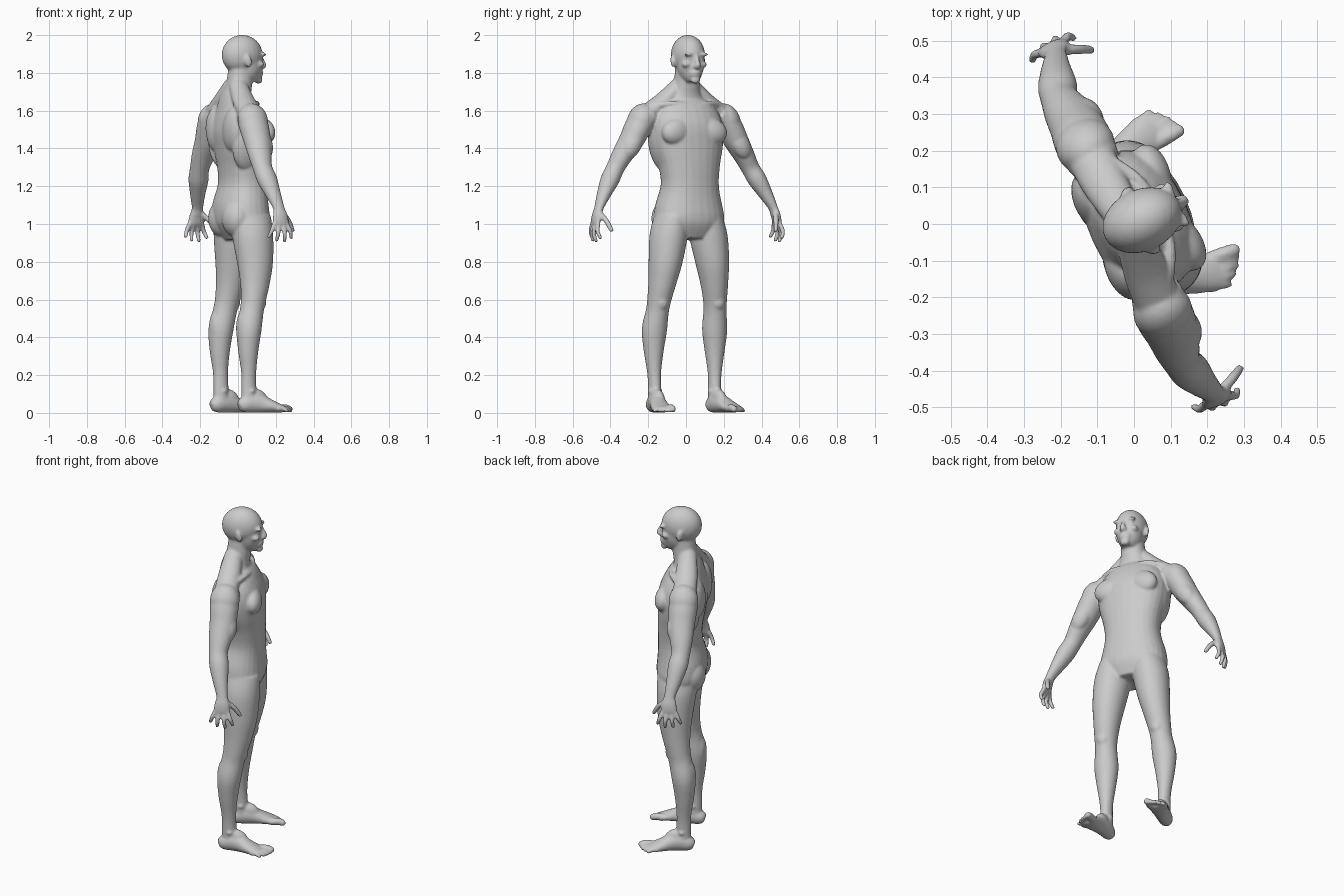
import bpy, bmesh, math
from mathutils import Vector, Matrix

# Local frame: X forward, Y to the figure's left, Z up; turned at the end
bm = bmesh.new()
FWD, UP = Vector((1, 0, 0)), Vector((0, 0, 1))


def catmull(p, i, t):
    a, b, c, d = (p[min(max(i + k, 0), len(p) - 1)] for k in (-1, 0, 1, 2))
    return [0.5 * (2 * q + (r - o) * t + (2 * o - 5 * q + 4 * r - s) * t * t
                   + (3 * q - o - 3 * r + s) * t ** 3) for o, q, r, s in zip(a, b, c, d)]


def tube(pts, ref=FWD, side=1, n=28, sub=5, power=1.0):
    """Smooth loft through (x, y, z, half width, half depth) sections."""
    pts = [(x, y * side, z, a, b) for x, y, z, a, b in pts]
    path = [catmull(pts, i, k / sub) for i in range(len(pts) - 1) for k in range(sub)]
    path.append(list(pts[-1]))
    rings = []
    for i, q in enumerate(path):
        t = (Vector(path[min(i + 1, len(path) - 1)][:3]) - Vector(path[max(i - 1, 0)][:3])).normalized()
        u = t.cross(ref).normalized()
        v = u.cross(t)
        ring = []
        for k in range(n):
            c, s = math.cos(math.tau * k / n), math.sin(math.tau * k / n)
            c, s = (math.copysign(abs(w) ** power, w) for w in (c, s))
            ring.append(bm.verts.new(Vector(q[:3]) + u * c * q[3] + v * s * q[4]))
        rings.append(ring)
    for r0, r1 in zip(rings, rings[1:]):
        for k in range(n):
            bm.faces.new((r0[k], r0[(k + 1) % n], r1[(k + 1) % n], r1[k]))
    bm.faces.new(rings[0][::-1])
    bm.faces.new(rings[-1])


def blob(pos, size, side=1, tilt=(0, 0, 0)):
    m = Matrix.Translation((pos[0], pos[1] * side, pos[2]))
    for ang, ax in zip(tilt, 'XYZ'):
        m = m @ Matrix.Rotation(math.radians(ang) * (1 if ax == 'Y' else side), 4, ax)
    m = m @ Matrix.Diagonal((*size, 1))
    bmesh.ops.create_uvsphere(bm, u_segments=24, v_segments=16, radius=1, matrix=m)


def digit(a, b, c, r):
    """Finger or toe: bent tapered tube with a rounded tip."""
    ref = UP if abs(c[0] - a[0]) > abs(c[2] - a[2]) else FWD
    tube([(*a, r, r), (*b, r, r), (*c, r * .85, r * .85)], ref, n=12)
    blob(c, (r * .87,) * 3)


# Torso and neck
tube([(.03, .006, .92, .13, .085), (.025, .008, 1.0, .188, .13), (.018, .008, 1.08, .186, .138),
      (.03, .008, 1.2, .158, .12), (.03, .006, 1.3, .166, .122), (.022, .003, 1.4, .19, .13),
      (.012, 0, 1.5, .2, .135), (0, 0, 1.58, .18, .115), (-.01, 0, 1.65, .12, .085),
      (-.002, 0, 1.70, .08, .07), (.008, 0, 1.75, .067, .067), (.02, 0, 1.85, .06, .065)], power=.9)

# Head: skull, face, jaw, chin, nose, lips
blob((.024, 0, 1.895), (.113, .085, .106))
tube([(.075, 0, 1.75, .03, .046), (.07, 0, 1.775, .05, .064), (.06, 0, 1.81, .066, .075),
      (.055, 0, 1.86, .073, .079), (.05, 0, 1.92, .074, .082)])
blob((.119, 0, 1.762), (.021, .027, .02))
tube([(.131, 0, 1.888, .01, .01), (.143, 0, 1.86, .012, .013), (.15, 0, 1.838, .017, .014),
      (.135, 0, 1.825, .012, .01)], n=14)
blob((.133, 0, 1.803), (.012, .026, .007))
blob((.131, 0, 1.79), (.012, .022, .007))
blob((.12, 0, 1.797), (.02, .035, .03))

for s in (1, -1):
    # Brow, cheekbone, nostril, ear
    blob((.121, .036, 1.898), (.017, .034, .011), s, (0, 0, -20))
    blob((.105, .047, 1.845), (.024, .024, .018), s)
    blob((.137, .013, 1.832), (.011, .009, .009), s)
    blob((.117, .034, 1.873), (.012, .014, .009), s)
    blob((.018, .087, 1.862), (.02, .011, .034), s, (0, -12, 25))
    # Trapezius, chest, shoulder blade, buttock, collar bone
    tube([(-.015, .03, 1.735, .045, .05), (-.025, .13, 1.645, .047, .062), (-.03, .23, 1.575, .05, .065)], side=s)
    blob((.092, .092, 1.49), (.058, .098, .075), s, (-12, 0, -14))
    blob((-.075, .105, 1.5), (.052, .085, .12), s, (-8, 0, 0))
    blob((-.01, .15, 1.42), (.09, .05, .14), s, (-10, 0, 0))
    blob((-.048, .085, 1.03), (.077, .088, .1), s)
    blob((.1, .048, 1.27), (.042, .05, .14), s)
    tube([(.075, .02, 1.628, .014, .014), (.06, .11, 1.638, .014, .014), (.0, .2, 1.62, .02, .02)], UP, s)

    # Arm
    tube([(-.025, .195, 1.585, .06, .07), (-.03, .255, 1.53, .07, .08), (-.03, .307, 1.44, .064, .074),
          (-.037, .358, 1.36, .054, .063), (-.04, .395, 1.295, .048, .052), (-.03, .43, 1.235, .049, .054),
          (-.015, .472, 1.16, .037, .042), (0, .507, 1.09, .024, .032), (.002, .52, 1.05, .022, .035)], side=s)
    blob((-.03, .25, 1.55), (.082, .07, .092), s, (25, 0, 0))
    blob((.005, .315, 1.42), (.045, .05, .085), s, (30, 0, 0))

    # Hand: palm, fingers, thumb
    tube([(.002, .51, 1.085, .021, .03), (.003, .523, 1.045, .021, .042), (.002, .531, 1.005, .017, .046),
          (.002, .532, .99, .012, .044)], side=s)
    for b0, b1, z1, bend in ((.036, .064, .918, .0), (.012, .022, .902, .006),
                             (-.012, -.022, .905, .002), (-.034, -.062, .925, -.008)):
        digit((b0, s * .529, 1.005), (b0 * .4 + b1 * .6, s * (.541 + bend), (1.005 + z1) / 2),
              (b1, s * (.53 + bend), z1 + .01), .0125)
    digit((.025, s * .512, 1.055), (.066, s * .495, 1.015), (.094, s * .48, .968), .0145)

    # Leg
    tube([(.025, .1, 1.03, .085, .115), (.032, .118, .93, .098, .11), (.036, .137, .8, .088, .097),
          (.028, .152, .69, .073, .08), (.014, .163, .6, .063, .067), (.002, .168, .54, .06, .064),
          (-.018, .176, .44, .067, .066), (-.023, .178, .33, .053, .054), (-.02, .177, .22, .037, .041),
          (-.018, .175, .14, .033, .041), (-.014, .175, .06, .036, .045)], side=s)
    blob((.055, .164, .585), (.03, .036, .042), s)
    blob((-.04, .17, .45), (.045, .052, .1), s)
    blob((-.012, .175, .115), (.028, .042, .022), s)

    # Foot and toes
    tube([(-.075, .173, .034, .022, .024), (-.05, .174, .042, .037, .041), (0, .179, .052, .041, .051),
          (.05, .188, .048, .044, .047), (.1, .2, .035, .051, .034), (.145, .208, .024, .054, .023),
          (.168, .21, .019, .044, .016)], UP, s)
    blob((.03, .18, .078), (.062, .033, .046), s, (0, 28, 0))
    for k in range(5):
        t = k / 4
        r = .021 if k == 0 else .0145 - .0015 * t
        x0, y0 = .155 - .045 * t * t, .175 + .073 * t
        digit((x0, s * y0, .022), (x0 + .035, s * (y0 + .003), .026 - .004 * t),
              (x0 + .062 - .008 * t, s * (y0 + .004 + .006 * t), r * .95), r)

# Fuse everything into one smooth skin
bmesh.ops.recalc_face_normals(bm, faces=bm.faces)
bmesh.ops.rotate(bm, verts=bm.verts, cent=(0, 0, 0), matrix=Matrix.Rotation(math.radians(25), 3, 'Z'))
mesh = bpy.data.meshes.new("body")
bm.to_mesh(mesh)
bm.free()
body = bpy.data.objects.new("body", mesh)
bpy.context.collection.objects.link(body)
fuse = body.modifiers.new("fuse", 'REMESH')
fuse.mode = 'VOXEL'
fuse.voxel_size = .0065
fuse.use_smooth_shade = True
relax = body.modifiers.new("relax", 'SMOOTH')
relax.factor = .5
relax.iterations = 7
